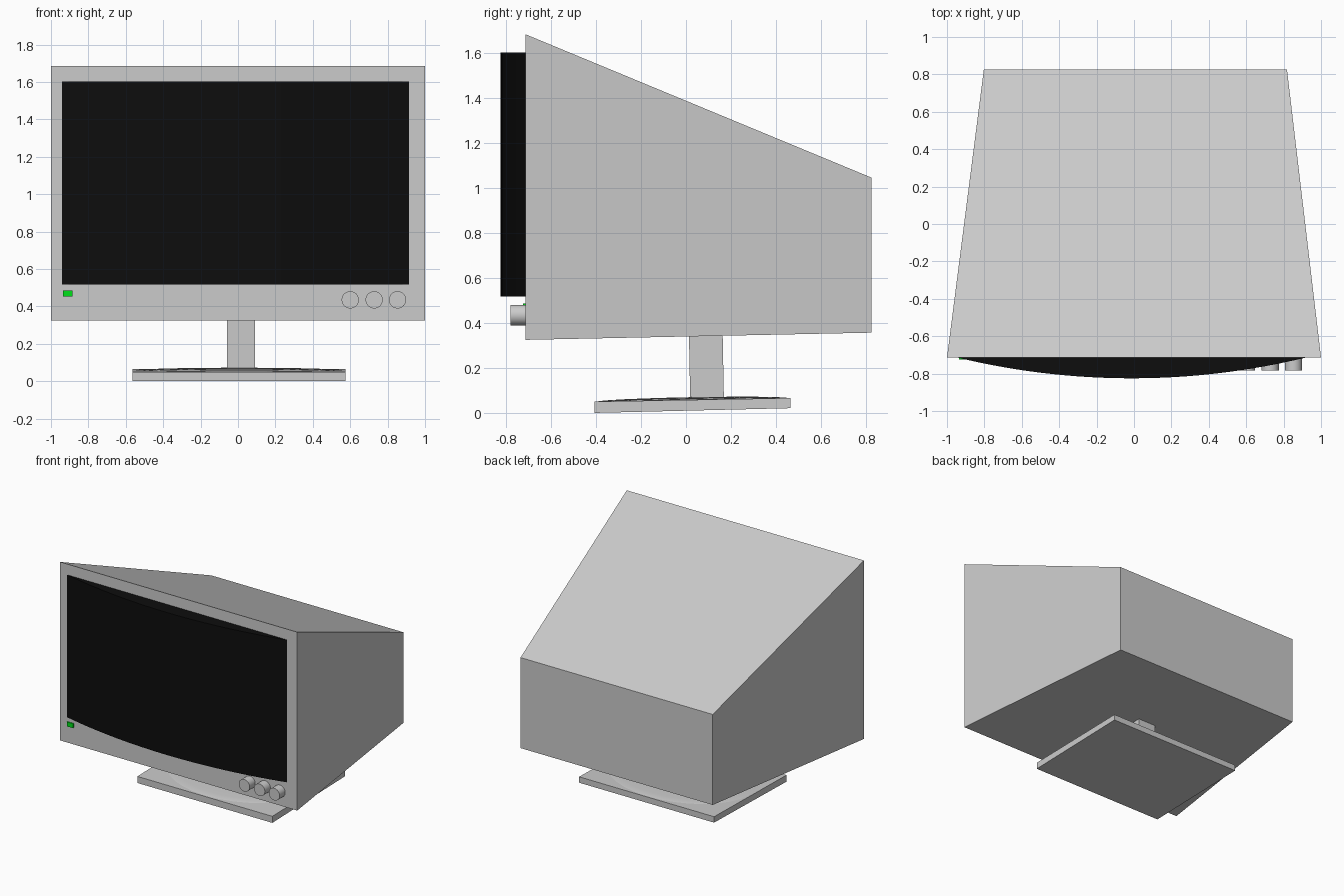
import bpy, bmesh, math
from mathutils import Matrix

if "Cube" in bpy.data.objects:
    bpy.data.objects.remove(bpy.data.objects["Cube"])


def material(name, color):
    m = bpy.data.materials.new(name)
    m.diffuse_color = color
    m.use_nodes = True
    m.node_tree.nodes["Principled BSDF"].inputs["Base Color"].default_value = m.diffuse_color
    return m


def finish(name, bm, mat=None, smooth=False):
    bmesh.ops.recalc_face_normals(bm, faces=bm.faces)
    mesh = bpy.data.meshes.new(name)
    bm.to_mesh(mesh)
    bm.free()
    ob = bpy.data.objects.new(name, mesh)
    bpy.context.collection.objects.link(ob)
    if mat:
        mesh.materials.append(mat)
    if smooth:
        bpy.ops.object.select_all(action='DESELECT')
        ob.select_set(True)
        bpy.context.view_layer.objects.active = ob
        bpy.ops.object.shade_smooth_by_angle(angle=math.radians(35))
    return ob


def loft(name, rings, mat=None, smooth=False):
    """Skin two matching closed outlines and cap both ends."""
    bm = bmesh.new()
    a, b = [[bm.verts.new(p) for p in r] for r in rings]
    n = len(a)
    for i in range(n):
        j = (i + 1) % n
        bm.faces.new((a[i], a[j], b[j], b[i]))
    bm.faces.new(a)
    bm.faces.new(b)
    return finish(name, bm, mat, smooth)


def rect_y(x0, x1, y, z0, z1):
    return [(x0, y, z0), (x1, y, z0), (x1, y, z1), (x0, y, z1)]


def rect_z(x0, x1, y0, y1, z):
    return [(x0, y0, z), (x1, y0, z), (x1, y1, z), (x0, y1, z)]


black = material("screen_black", (0.004, 0.004, 0.004, 1))
green = material("light_green", (0.0, 0.75, 0.01, 1))
FRONT = -0.715

# Tapered housing
loft("housing", [rect_y(-1, 1, FRONT, 0.325, 1.685),
                 rect_y(-0.803, 0.818, 0.825, 0.357, 1.047)])

# Screen bulging forward along an arc
x0, x1, bulge, steps = -0.94, 0.915, 0.11, 32
half, mid = (x1 - x0) / 2, (x0 + x1) / 2
radius = (half ** 2 + bulge ** 2) / (2 * bulge)
span = math.asin(half / radius)
arc = []
for i in range(steps + 1):
    t = -span + 2 * span * i / steps
    arc.append((mid + radius * math.sin(t),
                FRONT - bulge + radius * (1 - math.cos(t))))
outline = arc + [(x1, FRONT + 0.01), (x0, FRONT + 0.01)]
loft("screen", [[(x, y, z) for x, y in outline] for z in (0.517, 1.603)],
     black, True)

# Power light
loft("power_light", [rect_y(-0.936, -0.884, -0.725, 0.453, 0.486),
                     rect_y(-0.936, -0.884, -0.70, 0.453, 0.486)], green)

# Control knobs
for i, x in enumerate((0.6, 0.728, 0.853)):
    bm = bmesh.new()
    bmesh.ops.create_cone(
        bm, cap_ends=True, segments=32, radius1=0.046, radius2=0.046, depth=0.085,
        matrix=Matrix.Translation((x, -0.7395, 0.435)) @ Matrix.Rotation(math.pi / 2, 4, 'X'))
    finish(f"knob_{i + 1}", bm, None, True)

# Stem, leaning slightly with the base
loft("stem", [rect_z(-0.06, 0.091, 0.019, 0.169, 0.04),
              rect_z(-0.06, 0.091, 0.013, 0.163, 0.36)])

# Tilted base plate
loft("base_plate", [rect_y(-0.563, 0.575, -0.408, 0.0, 0.05),
                    rect_y(-0.563, 0.575, 0.466, 0.021, 0.066)])

# Shallow dome on the plate
bm = bmesh.new()
tilt = Matrix.Rotation(math.atan(0.016 / 0.874), 4, 'X')
bmesh.ops.create_uvsphere(
    bm, u_segments=32, v_segments=12, radius=1,
    matrix=Matrix.Translation((0.006, 0.03, 0.057)) @ tilt @ Matrix.Diagonal((0.56, 0.43, 0.013, 1)))
finish("base_dome", bm, None, True)
